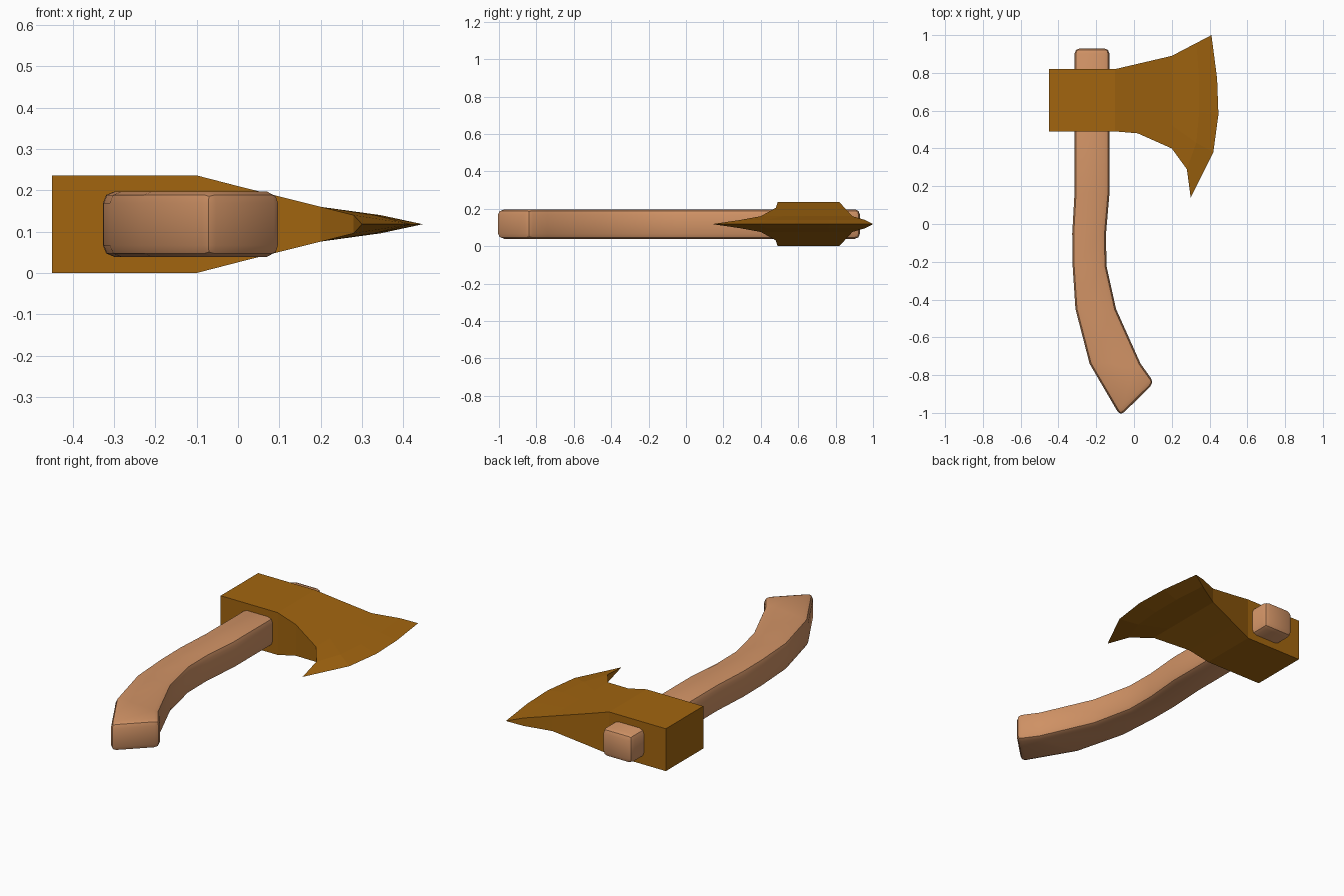
import bpy, bmesh, math

cube = bpy.data.objects.get("Cube")
if cube:
    bpy.data.objects.remove(cube, do_unlink=True)

MID = 0.118  # height of the flat symmetry plane


def material(name, colour):
    mat = bpy.data.materials.new(name)
    mat.use_nodes = True
    mat.diffuse_color = colour
    bsdf = mat.node_tree.nodes["Principled BSDF"]
    bsdf.inputs["Base Color"].default_value = colour
    bsdf.inputs["Roughness"].default_value = 0.7
    return mat


def loft(bm, rings):
    """Skin a list of equal closed rings and cap both ends."""
    loops = [[bm.verts.new(p) for p in ring] for ring in rings]
    n = len(loops[0])
    for a, b in zip(loops, loops[1:]):
        for i in range(n):
            j = (i + 1) % n
            bm.faces.new((a[i], a[j], b[j], b[i]))
    bm.faces.new(loops[0])
    bm.faces.new(loops[-1])


def finish(bm, name, mat):
    bmesh.ops.recalc_face_normals(bm, faces=bm.faces)
    mesh = bpy.data.meshes.new(name)
    bm.to_mesh(mesh)
    bm.free()
    mesh.materials.append(mat)
    obj = bpy.data.objects.new(name, mesh)
    bpy.context.collection.objects.link(obj)
    return obj


# Handle: square sections along a curved path, given by left and right edges
left = [(-0.315, 0.93), (-0.315, 0.16), (-0.327, -0.05), (-0.325, -0.22),
        (-0.31, -0.45), (-0.235, -0.74), (-0.073, -1.017)]
right = [(-0.13, 0.93), (-0.13, 0.16), (-0.148, -0.05), (-0.146, -0.22),
         (-0.095, -0.45), (0.035, -0.74), (0.107, -0.84)]
H = 0.079
bm = bmesh.new()
loft(bm, [[(*l, MID - H), (*r, MID - H), (*r, MID + H), (*l, MID + H)]
          for l, r in zip(left, right)])
bmesh.ops.recalc_face_normals(bm, faces=bm.faces)
hard = [e for e in bm.edges if e.calc_face_angle(0) > math.radians(45)]
bmesh.ops.bevel(bm, geom=hard, offset=0.028, segments=2, profile=0.5,
                affect='EDGES', clamp_overlap=True)
handle = finish(bm, "handle", material("light wood", (0.64, 0.292, 0.132, 1)))
bpy.ops.object.select_all(action='DESELECT')
handle.select_set(True)
bpy.context.view_layer.objects.active = handle
bpy.ops.object.shade_smooth_by_angle(angle=math.radians(35))


# Axe head: wedge lofted from the poll to the flared cutting edge
def column(x, low, high, n=5):
    return [(x, low + (high - low) * i / (n - 1)) for i in range(n)]


stations = [
    (0.118, column(-0.45, 0.49, 0.82)),
    (0.118, column(-0.10, 0.49, 0.82)),
    (0.087, column(0.02, 0.48, 0.848)),
    (0.042, column(0.20, 0.40, 0.89)),
    (0.022, [(0.28, 0.29), (0.33, 0.43), (0.345, 0.59), (0.345, 0.76), (0.33, 0.958)]),
    (0.0, [(0.30, 0.14), (0.42, 0.38), (0.447, 0.58), (0.44, 0.77), (0.41, 1.0)]),
]
bm = bmesh.new()
grids = []
for half, row in stations:
    top = [bm.verts.new((x, y, MID + half)) for x, y in row]
    # the cutting edge shares one line of vertices between both cheeks
    bottom = [bm.verts.new((x, y, MID - half)) for x, y in row] if half else top
    grids.append((top, bottom))
for (t0, b0), (t1, b1) in zip(grids, grids[1:]):
    for i in range(4):
        bm.faces.new((t0[i], t1[i], t1[i + 1], t0[i + 1]))
        bm.faces.new((b0[i], b0[i + 1], b1[i + 1], b1[i]))
    for k in (0, -1):
        side = [t0[k], b0[k], b1[k]]
        if t1[k] is not b1[k]:
            side.append(t1[k])
        bm.faces.new(side)
bm.faces.new(grids[0][0] + grids[0][1][::-1])
finish(bm, "axe_head", material("bronze", (0.36, 0.13, 0.0048, 1)))
